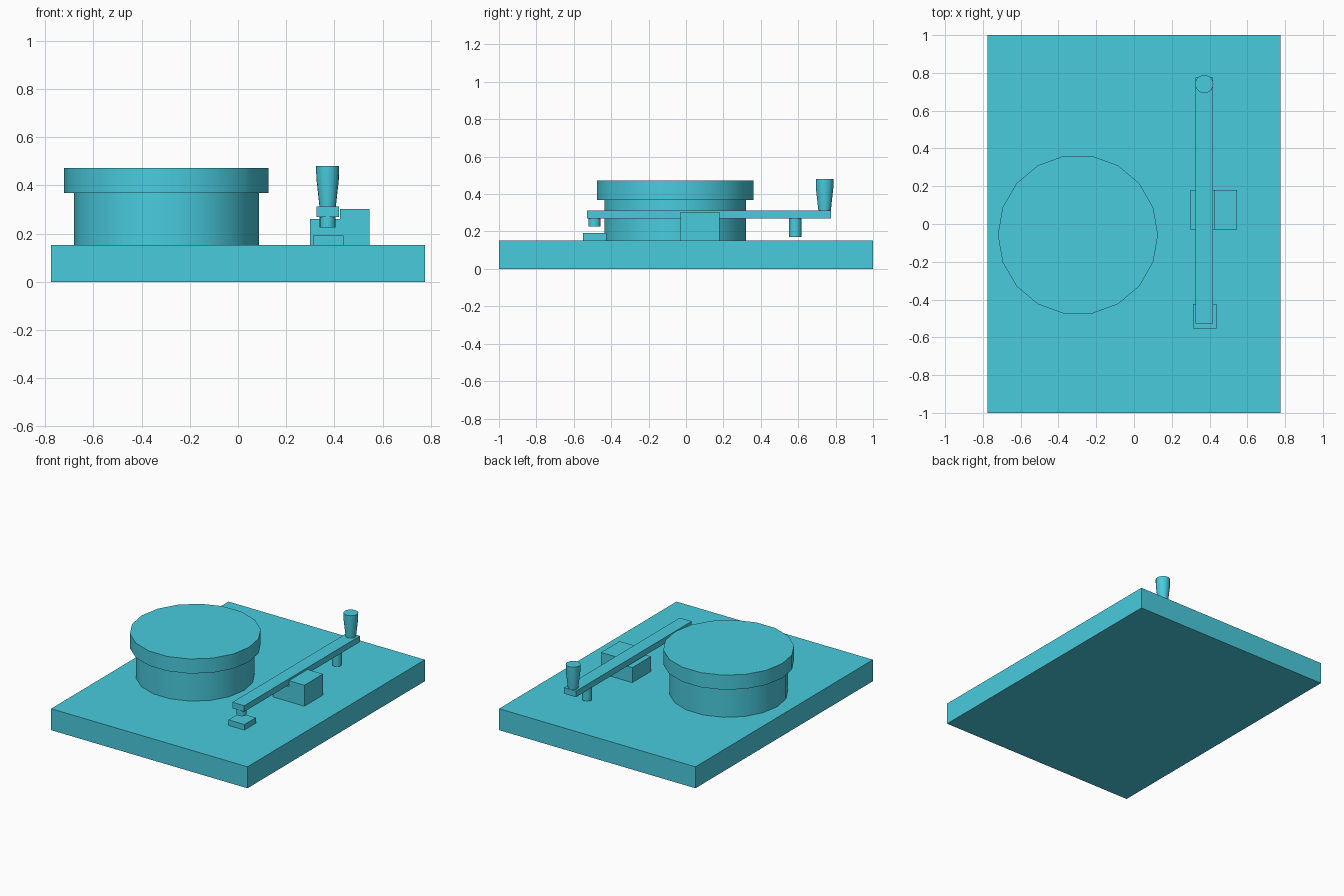
import bpy, bmesh, math

if "Cube" in bpy.data.objects:
    bpy.data.objects.remove(bpy.data.objects["Cube"])

# Single teal finish for every part
teal = bpy.data.materials.new("teal")
teal.diffuse_color = (0.067, 0.60, 0.73, 1)
teal.use_nodes = True
teal.node_tree.nodes["Principled BSDF"].inputs["Base Color"].default_value = teal.diffuse_color


def finish(name, bm, smooth=False):
    bmesh.ops.recalc_face_normals(bm, faces=bm.faces)
    mesh = bpy.data.meshes.new(name)
    bm.to_mesh(mesh)
    bm.free()
    mesh.materials.append(teal)
    obj = bpy.data.objects.new(name, mesh)
    bpy.context.collection.objects.link(obj)
    if smooth:
        bpy.ops.object.select_all(action='DESELECT')
        obj.select_set(True)
        bpy.context.view_layer.objects.active = obj
        bpy.ops.object.shade_smooth_by_angle(angle=math.radians(35))
    return obj


def prism(name, profile, y0, y1):
    """Extrude an (x, z) outline from y0 to y1."""
    bm = bmesh.new()
    face = bm.faces.new([bm.verts.new((x, y0, z)) for x, z in profile])
    geom = bmesh.ops.extrude_face_region(bm, geom=[face])["geom"]
    verts = [g for g in geom if isinstance(g, bmesh.types.BMVert)]
    bmesh.ops.translate(bm, verts=verts, vec=(0, y1 - y0, 0))
    return finish(name, bm)


def box(name, x0, x1, y0, y1, z0, z1):
    return prism(name, [(x0, z0), (x1, z0), (x1, z1), (x0, z1)], y0, y1)


def lathe(name, x, y, profile, sides=18):
    """Turn an (r, z) outline around a vertical axis, with capped ends."""
    bm = bmesh.new()
    step = 2 * math.pi / sides
    rings = [[bm.verts.new((x + r * math.cos(i * step), y + r * math.sin(i * step), z))
              for i in range(sides)] for r, z in profile]
    for low, high in zip(rings, rings[1:]):
        for i in range(sides):
            j = (i + 1) % sides
            bm.faces.new((low[i], low[j], high[j], high[i]))
    bm.faces.new(rings[0])
    bm.faces.new(rings[-1])
    return finish(name, bm, smooth=True)


# Base plate
BASE_TOP = 0.153
box("base_plate", -0.775, 0.775, -1, 1, 0, BASE_TOP)

# Round button with wide cap
lathe("button_drum", -0.297, -0.057,
      [(0.384, BASE_TOP), (0.384, 0.368), (0.424, 0.368), (0.424, 0.472)])

# Stepped pivot bracket and front contact block
prism("pivot_bracket", [(0.298, BASE_TOP), (0.545, BASE_TOP), (0.545, 0.303),
                        (0.424, 0.303), (0.424, 0.26), (0.298, 0.26)], -0.03, 0.18)
box("contact_block", 0.312, 0.437, -0.552, -0.424, BASE_TOP, 0.193)

# Lever arm with pins beneath and a tapered handle on top
ARM_X, ARM_BOTTOM, ARM_TOP = 0.372, 0.27, 0.313
box("lever_arm", ARM_X - 0.047, ARM_X + 0.047, -0.528, 0.776, ARM_BOTTOM, ARM_TOP)
for name, y, z in (("front_pin", -0.49, 0.226), ("rear_pin", 0.584, 0.17)):
    lathe(name, ARM_X, y, [(0.033, z), (0.033, ARM_BOTTOM)])
lathe("lever_handle", ARM_X, 0.741,
      [(0.034, ARM_TOP), (0.047, 0.43), (0.048, 0.48)])
